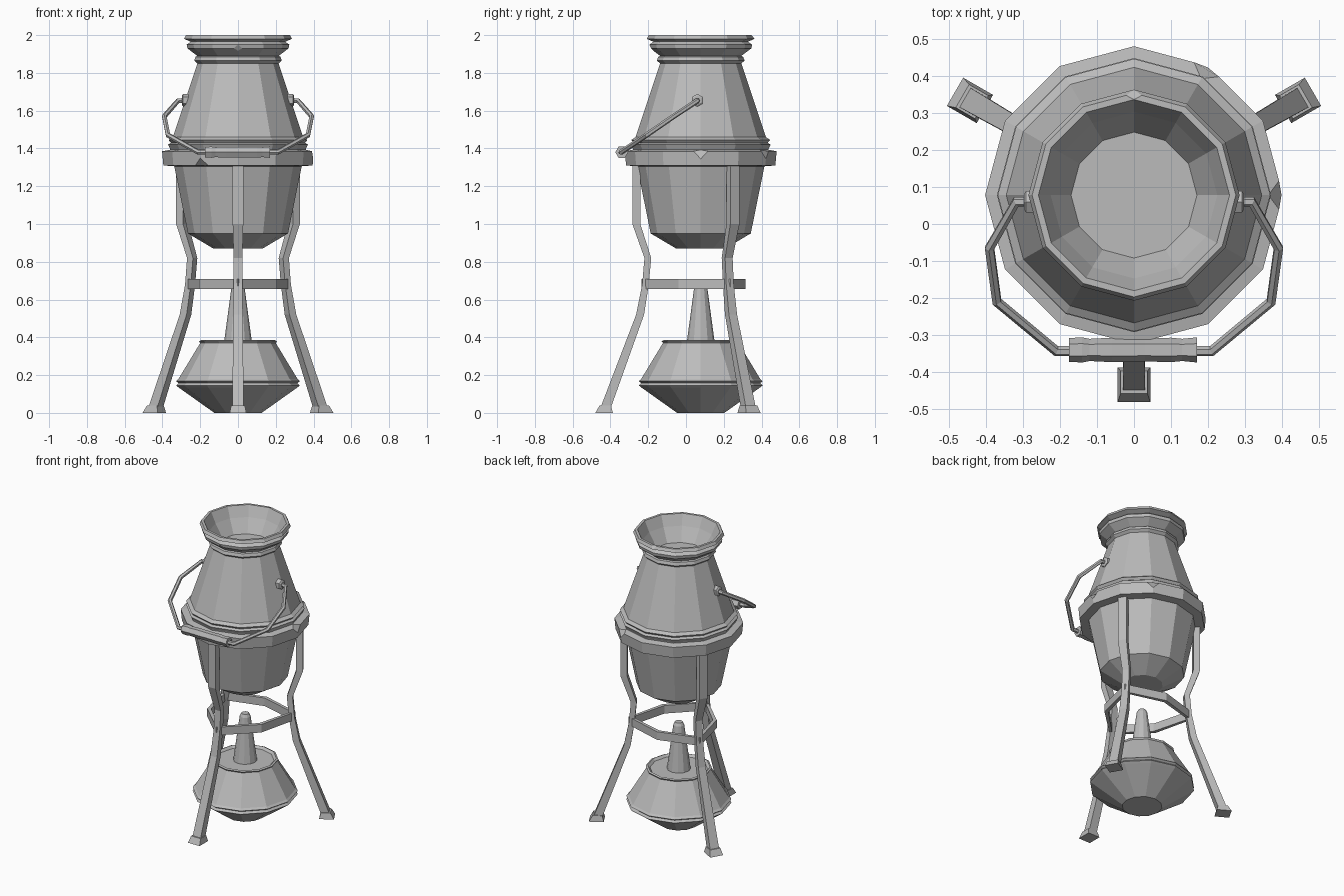
import bpy, bmesh
from math import sin, cos, pi, radians
from mathutils import Matrix, Vector

cube = bpy.data.objects.get("Cube")
if cube:
    bpy.data.objects.remove(cube)

metal = bpy.data.materials.new("grey metal")
metal.use_nodes = True
GREY = (0.5, 0.5, 0.5, 1)
metal.diffuse_color = GREY
metal.node_tree.nodes["Principled BSDF"].inputs["Base Color"].default_value = GREY

AXIS = Matrix.Translation((0, 0.078, 0))      # centre line of the vessel


def finish(name, bm, matrix=AXIS):
    bmesh.ops.recalc_face_normals(bm, faces=bm.faces)
    bm.transform(matrix)
    mesh = bpy.data.meshes.new(name)
    bm.to_mesh(mesh)
    bm.free()
    mesh.materials.append(metal)
    obj = bpy.data.objects.new(name, mesh)
    bpy.context.collection.objects.link(obj)
    return obj


def loft(bm, sections, closed=False):
    """Bridge matching vertex loops, capping the ends unless closed."""
    rings = [[bm.verts.new(p) for p in s] for s in sections]
    pairs = list(zip(rings, rings[1:]))
    if closed:
        pairs.append((rings[-1], rings[0]))
    else:
        bm.faces.new(rings[0])
        bm.faces.new(rings[-1])
    for a, b in pairs:
        for i in range(len(a)):
            j = (i + 1) % len(a)
            bm.faces.new((a[i], a[j], b[j], b[i]))


def lathe(name, profile, sides=12, closed=False, matrix=AXIS, nicks=(), nick=0.03):
    """Spin (radius, z) pairs; nicks lists (degrees, radius, z) corners to chip."""
    bm = bmesh.new()
    loft(bm, [[(r * cos(2 * pi * i / sides), r * sin(2 * pi * i / sides), z)
               for i in range(sides)] for r, z in profile], closed)
    for deg, r, z in nicks:
        at = Vector((r * cos(radians(deg)), r * sin(radians(deg)), z))
        v = min(bm.verts, key=lambda k: (k.co - at).length)
        bmesh.ops.bevel(bm, geom=[v], offset=nick, segments=1, affect='VERTICES')
    return finish(name, bm, matrix)


# Main vessel, with an open flared mouth
lathe("vessel", [
    (0.13, 0.87), (0.265, 0.95), (0.338, 1.31), (0.36, 1.40), (0.37, 1.42),
    (0.355, 1.43), (0.368, 1.445), (0.345, 1.46), (0.215, 1.85), (0.232, 1.865),
    (0.225, 1.885), (0.215, 1.89), (0.268, 1.93), (0.272, 1.95), (0.25, 1.965),
    (0.285, 1.98), (0.275, 2.0), (0.258, 2.0), (0.225, 1.93), (0.17, 1.84)],
    nicks=[(90, 0.275, 2.0), (270, 0.268, 1.93)], nick=0.022)

# Heavy ring that carries the vessel
lathe("support_ring", [(0.33, 1.305), (0.395, 1.31), (0.402, 1.385), (0.35, 1.395)],
      closed=True, nicks=[(60, 0.402, 1.385), (0, 0.402, 1.385), (240, 0.395, 1.31)], nick=0.04)

# Lower burner with ridged belly and lipped top
lathe("burner", [
    (0.125, 0), (0.315, 0.135), (0.328, 0.145), (0.315, 0.158), (0.328, 0.168),
    (0.315, 0.18), (0.2, 0.37), (0.207, 0.38), (0.195, 0.385), (0.18, 0.37)])
lathe("burner_nozzle", [(0.075, 0.365), (0.034, 0.67), (0.024, 0.69)])

# Bent legs: (inner radius, outer radius, half width, z)
LEG = [(0.32, 0.362, 0.028, 1.32), (0.32, 0.362, 0.028, 1.0), (0.262, 0.298, 0.023, 0.82),
       (0.275, 0.31, 0.023, 0.68), (0.3, 0.342, 0.025, 0.52), (0.475, 0.53, 0.03, 0.03)]
FOOT = [(0.465, 0.558, 0.044, 0), (0.475, 0.535, 0.036, 0.04)]
for side, deg in (("front", 270), ("back_left", 30), ("back_right", 150)):
    for part, rows in (("leg", LEG), ("foot", FOOT)):
        bm = bmesh.new()
        loft(bm, [[(a, -w, z), (b, -w, z), (b, w, z), (a, w, z)] for a, b, w, z in rows])
        finish(f"{side}_{part}", bm, AXIS @ Matrix.Rotation(radians(deg), 4, 'Z'))

# Band that ties the legs together, bent once between each pair
bm = bmesh.new()
sections = []
for start in (30, 150, 270):
    for step, r in ((0, 0.313), (60, 0.237)):
        c, s = cos(radians(start + step)), sin(radians(start + step))
        sections.append([(k * c, k * s, z) for k, z in
                         ((r - 0.025, 0.655), (r, 0.655), (r, 0.71), (r - 0.025, 0.71))])
loft(bm, sections, closed=True)
finish("leg_brace", bm)

# Carrying handle: pivots and bent wire on both sides
WIRE = [(0.28, 0.06, 1.655), (0.318, 0.06, 1.652), (0.39, -0.065, 1.57),
        (0.37, -0.21, 1.47), (0.21, -0.343, 1.38), (0.15, -0.343, 1.38)]
ALONG_X = Matrix.Rotation(pi / 2, 4, 'Y')
for side, sx in (("left", 1), ("right", -1)):
    place = (Matrix.Translation((sx * 0.285, 0.06, 1.655)) @ ALONG_X
             @ Matrix.Diagonal((1, 1, sx, 1)))
    lathe(f"{side}_pivot", [(0.034, -0.025), (0.034, 0.006), (0.024, 0.012)], 6, matrix=place)
    curve = bpy.data.curves.new(f"{side}_handle_wire", 'CURVE')
    curve.dimensions = '3D'
    curve.bevel_depth = 0.014
    curve.bevel_resolution = 1
    curve.use_fill_caps = True
    spline = curve.splines.new('POLY')
    spline.points.add(len(WIRE) - 1)
    spline.use_smooth = False
    for point, (x, y, z) in zip(spline.points, WIRE):
        point.co = (sx * x, y, z, 1)
    curve.materials.append(metal)
    wire = bpy.data.objects.new(curve.name, curve)
    bpy.context.collection.objects.link(wire)

# Worn hand grip
lathe("handle_grip", [(0.032, -0.175), (0.034, -0.14), (0.03, -0.12), (0.033, -0.06),
                      (0.031, 0.03), (0.033, 0.1), (0.03, 0.13), (0.034, 0.17)], 6,
      matrix=Matrix.Translation((0, -0.34, 1.38)) @ ALONG_X @ Matrix.Rotation(pi / 2, 4, 'Z'))
